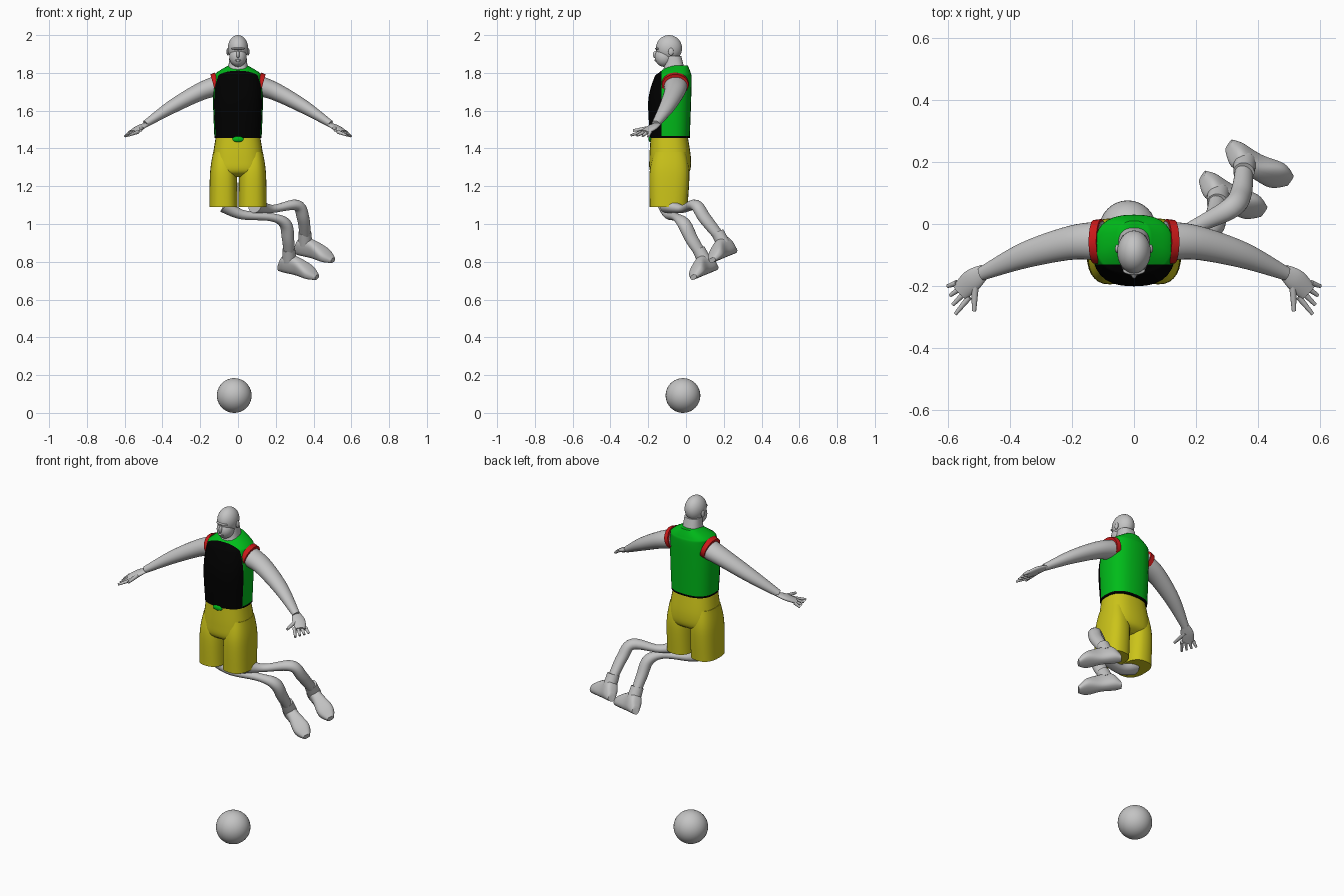
import bpy, bmesh, math
from mathutils import Vector

if "Cube" in bpy.data.objects:
    bpy.data.objects.remove(bpy.data.objects["Cube"], do_unlink=True)


def material(name, red, green, blue):
    colour = (red, green, blue, 1)
    mat = bpy.data.materials.new(name)
    mat.use_nodes = True
    mat.diffuse_color = colour
    mat.node_tree.nodes["Principled BSDF"].inputs["Base Color"].default_value = colour
    return mat


GREY = material("plain grey", 0.55, 0.55, 0.55)
YELLOW = material("shorts yellow", 0.6, 0.55, 0.01)
GREEN = material("shirt green", 0, 0.5, 0.01)
BLACK = material("panel black", 0, 0, 0)
RED = material("trim red", 0.6, 0.01, 0.01)


def finish(bm, name, *materials):
    bmesh.ops.recalc_face_normals(bm, faces=bm.faces)
    mesh = bpy.data.meshes.new(name)
    bm.to_mesh(mesh)
    bm.free()
    for mat in materials:
        mesh.materials.append(mat)
    part = bpy.data.objects.new(name, mesh)
    bpy.context.scene.collection.objects.link(part)
    bpy.ops.object.select_all(action="DESELECT")
    part.select_set(True)
    bpy.context.view_layer.objects.active = part
    bpy.ops.object.shade_smooth_by_angle(angle=math.radians(50))


def smooth_rows(rows, steps=6):
    """Pass a smooth curve through rows of numbers."""
    rows = [Vector(row) for row in rows]
    last = len(rows) - 1
    out = []
    for i in range(last):
        start, end = rows[i], rows[i + 1]
        leave = (end - rows[max(i - 1, 0)]) / 2
        arrive = (rows[min(i + 2, last)] - start) / 2
        for step in range(steps):
            t = step / steps
            ease = t * t * (3 - 2 * t)
            out.append(start.lerp(end, ease) + leave * t * (1 - t) ** 2
                       - arrive * t * t * (1 - t))
    return out + [rows[last]]


def ring(centre, across, along, power=2, sides=28):
    """Rounded section; a higher power makes it boxier."""
    points = []
    for i in range(sides):
        angle = math.tau * i / sides
        c, s = math.cos(angle), math.sin(angle)
        points.append(centre + across * math.copysign(abs(c) ** (2 / power), c)
                      + along * math.copysign(abs(s) ** (2 / power), s))
    return points


def loft(rings):
    bm = bmesh.new()
    loops = [[bm.verts.new(point) for point in section] for section in rings]
    for low, high in zip(loops, loops[1:]):
        for i in range(len(low)):
            bm.faces.new((low[i - 1], low[i], high[i], high[i - 1]))
    bm.faces.new(loops[0])
    bm.faces.new(loops[-1])
    return bm


def stack(rows, middle=0):
    """Level sections; each row is height, front, back, half width."""
    return loft([ring(Vector((middle, (front + back) / 2, z)), Vector((width, 0, 0)),
                      Vector((0, (back - front) / 2, 0)), power=2.5)
                 for z, front, back, width in smooth_rows(rows)])


def tube(rows, flat=1.0):
    """Round sections along a path; each row is a point and a radius."""
    rows = smooth_rows(rows)
    points = [row.xyz for row in rows]
    rings = []
    side = None
    for i, point in enumerate(points):
        heading = points[min(i + 1, len(points) - 1)] - points[max(i - 1, 0)]
        heading.normalize()
        if side is None:
            side = heading.cross(Vector((0, 0, 1)))
        side = (side - heading * side.dot(heading)).normalized()
        radius = rows[i].w
        rings.append(ring(point, side * radius, side.cross(heading) * radius * flat))
    return loft(rings)


def blob(name, centre, size, mat=GREY):
    bm = bmesh.new()
    bmesh.ops.create_uvsphere(bm, u_segments=32, v_segments=20, radius=1)
    bmesh.ops.scale(bm, vec=size, verts=bm.verts)
    bmesh.ops.translate(bm, vec=centre, verts=bm.verts)
    finish(bm, name, mat)


# Ball
BALL = 0.092
blob("ball", (-0.02, -0.016, BALL), (BALL, BALL, BALL))

# Shirt: green with a black front panel and a dark hem
PANEL_Y, HEM_Z = -0.13, 1.466
bm = stack([(1.455, -0.19, 0.02, 0.125), (1.65, -0.2, 0.027, 0.132), (1.77, -0.17, 0.03, 0.125),
            (1.8, -0.145, 0.025, 0.115), (1.84, -0.09, 0.01, 0.05)])
for point, normal in (((0, PANEL_Y, 0), (0, 1, 0)), ((0, 0, HEM_Z), (0, 0, 1))):
    bmesh.ops.bisect_plane(bm, geom=bm.verts[:] + bm.edges[:] + bm.faces[:],
                           plane_co=point, plane_no=normal)
for face in bm.faces:
    centre = face.calc_center_median()
    face.material_index = int(centre.y < PANEL_Y or centre.z < HEM_Z)
finish(bm, "shirt", GREEN, BLACK)

# Shorts: hips and waist tie; the legs are mirrored below
finish(stack([(1.46, -0.187, 0.01, 0.118), (1.35, -0.194, 0.026, 0.135),
              (1.28, -0.19, 0.02, 0.14), (1.25, -0.15, -0.02, 0.12)]), "shorts_hips", YELLOW)
blob("waist_tie", (0, -0.189, 1.449), (0.03, 0.009, 0.015), GREEN)

# Neck and head
finish(stack([(1.79, -0.13, 0, 0.065), (1.83, -0.117, -0.01, 0.052),
              (1.89, -0.11, -0.025, 0.045)]), "neck", GREY)
blob("skull", (0, -0.09, 1.93), (0.054, 0.069, 0.07))
blob("jaw", (0, -0.115, 1.885), (0.046, 0.05, 0.053))
blob("nose", (0, -0.16, 1.897), (0.009, 0.016, 0.02))
blob("brow", (0, -0.15, 1.928), (0.036, 0.014, 0.007))
blob("lips", (0, -0.16, 1.866), (0.017, 0.008, 0.006))

# Mirrored parts: shorts legs, ears, arms, armhole trims and hands
ARM = [(0.1, -0.055, 1.735, 0.064), (0.2, -0.06, 1.7, 0.055), (0.35, -0.1, 1.62, 0.042),
       (0.49, -0.16, 1.53, 0.022)]
TRIM = [(0.105, -0.057, 1.742, 0.073), (0.13, -0.057, 1.735, 0.07)]
PALM = [(0.48, -0.15, 1.53, 0.022), (0.52, -0.18, 1.51, 0.035), (0.56, -0.22, 1.485, 0.03)]
THUMB = [(0.51, -0.18, 1.51, 0.013), (0.515, -0.28, 1.495, 0.007)]
KNUCKLES = Vector((0.57, -0.19, 1.487, 0.01)), Vector((0.53, -0.235, 1.487, 0.01))
FINGERTIPS = Vector((0.6, -0.2, 1.463, 0.006)), Vector((0.575, -0.29, 1.47, 0.006))
for name, sign in (("left", 1), ("right", -1)):
    def limb(rows, part, mat=GREY, flat=1.0):
        mirrored = [(sign * x, *rest) for x, *rest in rows]
        finish(tube(mirrored, flat), f"{name}_{part}", mat)

    finish(stack([(1.38, -0.17, 0, 0.055), (1.27, -0.193, 0.018, 0.071),
                  (1.09, -0.192, 0.008, 0.075)], sign * 0.077), name + "_shorts_leg", YELLOW)
    blob(name + "_ear", (sign * 0.054, -0.08, 1.912), (0.007, 0.014, 0.02))
    limb(ARM, "arm", flat=0.85)
    limb(TRIM, "armhole_trim", RED, flat=0.85)
    limb(PALM, "palm", flat=0.4)
    limb(THUMB, "thumb")
    for i in range(4):
        limb([KNUCKLES[0].lerp(KNUCKLES[1], i / 3),
              FINGERTIPS[0].lerp(FINGERTIPS[1], i / 3)], f"finger_{i + 1}")

# Legs: thin trailing thighs, bent knees and shins
LEFT_LEG = [(0.09, -0.1, 1.1, 0.05), (0.18, -0.02, 1.08, 0.025), (0.31, 0.05, 1.1, 0.034),
            (0.345, 0.1, 1.03, 0.036), (0.355, 0.18, 0.93, 0.03)]
RIGHT_LEG = [(-0.07, -0.1, 1.1, 0.05), (0.02, -0.09, 1.05, 0.03), (0.18, -0.05, 1.035, 0.025),
             (0.25, -0.01, 1, 0.037), (0.265, 0.03, 0.92, 0.036), (0.27, 0.08, 0.84, 0.03)]

# Shoes: lofted from heel to toe, square to the shin; rows are distance, height, half width
DOWN = Vector((0.05, 0.45, -0.89)).normalized()
TOE = Vector((0.83, -0.49, -0.2)).normalized()
ACROSS = DOWN.cross(TOE)
SOLE_DROP = 0.12
SHOE = [(-0.065, 0.04, 0.02), (-0.03, 0.1, 0.036), (0.04, 0.1, 0.034),
        (0.12, 0.062, 0.045), (0.17, 0.025, 0.02)]
for name, leg in (("left", LEFT_LEG), ("right", RIGHT_LEG)):
    finish(tube(leg, flat=0.85), name + "_leg", GREY)
    ankle = Vector(leg[-1][:3]) - DOWN * 0.01
    finish(loft([ring(ankle + DOWN * (SOLE_DROP - height / 2) + TOE * distance,
                      ACROSS * width, DOWN * height / 2, power=2.7)
                 for distance, height, width in smooth_rows(SHOE)]), name + "_shoe", GREY)
    finish(tube([(*(ankle - DOWN * 0.02), 0.034), (*(ankle + DOWN * 0.05), 0.037)]),
           name + "_shoe_collar", GREY)
